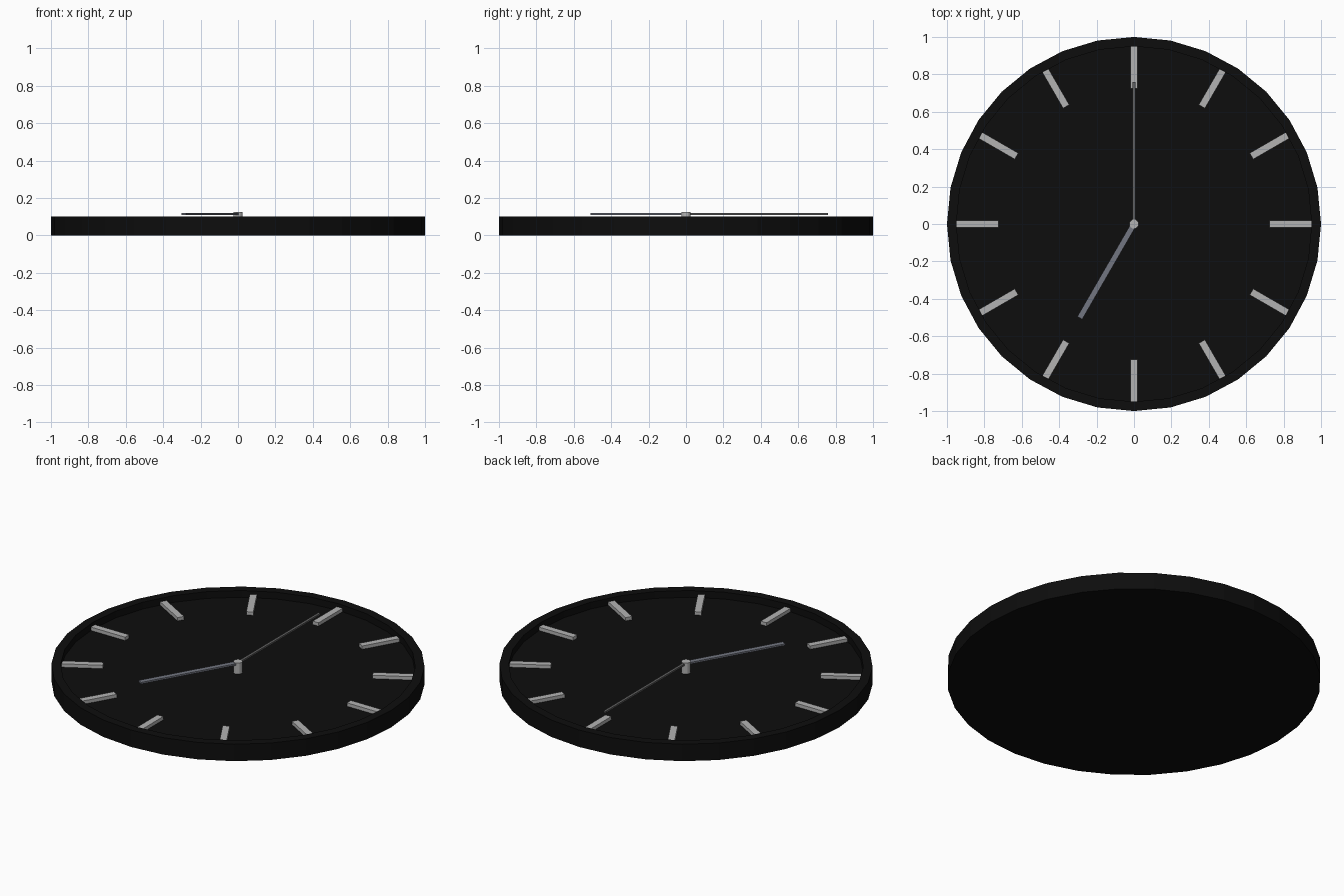
import bpy, bmesh, math
from mathutils import Matrix

if "Cube" in bpy.data.objects:
    bpy.data.objects.remove(bpy.data.objects["Cube"])

SIDES = 32
FLOOR = 0.06


def material(name, r, g, b):
    m = bpy.data.materials.new(name)
    m.diffuse_color = (r, g, b, 1)
    m.use_nodes = True
    m.node_tree.nodes["Principled BSDF"].inputs["Base Color"].default_value = m.diffuse_color
    return m


def finish(name, bm, mat):
    bmesh.ops.recalc_face_normals(bm, faces=bm.faces)
    me = bpy.data.meshes.new(name)
    bm.to_mesh(me)
    bm.free()
    me.materials.append(mat)
    ob = bpy.data.objects.new(name, me)
    bpy.context.collection.objects.link(ob)
    return ob


def bar(name, angle, start, end, width, z0, z1, mat):
    """Box lying along +y from start to end, turned clockwise by angle."""
    bm = bmesh.new()
    place = (Matrix.Rotation(-angle, 4, 'Z')
             @ Matrix.Translation((0, (start + end) / 2, (z0 + z1) / 2))
             @ Matrix.Diagonal((width, end - start, z1 - z0, 1)))
    bmesh.ops.create_cube(bm, size=1, matrix=place)
    return finish(name, bm, mat)


black = material("black", 0.004, 0.004, 0.004)
light = material("light_grey", 0.45, 0.45, 0.45)
steel = material("blue_grey", 0.17, 0.18, 0.22)
dark = material("mid_grey", 0.12, 0.12, 0.12)

# Case: shallow dish with a raised rim
bm = bmesh.new()
profile = [(1.0, 0.0), (1.0, 0.1), (0.95, 0.1), (0.95, FLOOR)]
rings = [[bm.verts.new((r * math.cos(i * math.tau / SIDES),
                        r * math.sin(i * math.tau / SIDES), z))
          for i in range(SIDES)] for r, z in profile]
for a, b in zip(rings, rings[1:]):
    for i in range(SIDES):
        j = (i + 1) % SIDES
        bm.faces.new((a[i], a[j], b[j], b[i]))
bm.faces.new(rings[0])
bm.faces.new(rings[-1])
finish("clock_case", bm, black)

# Hour markers
for h in range(12):
    bar(f"hour_marker_{h + 1}", (h + 1) * math.tau / 12, 0.725, 0.95, 0.038,
        FLOOR, 0.08, light)

# Hands set to seven o'clock
bar("hour_hand", 7 * math.tau / 12, 0, 0.58, 0.03, 0.11, 0.12, steel)
bar("minute_hand", 0, 0, 0.76, 0.015, 0.11, 0.12, dark)

# Centre pin
bm = bmesh.new()
bmesh.ops.create_cone(bm, cap_ends=True, segments=16, radius1=0.025,
                      radius2=0.025, depth=0.125 - FLOOR,
                      matrix=Matrix.Translation((0, 0, (0.125 + FLOOR) / 2)))
finish("centre_pin", bm, light)
